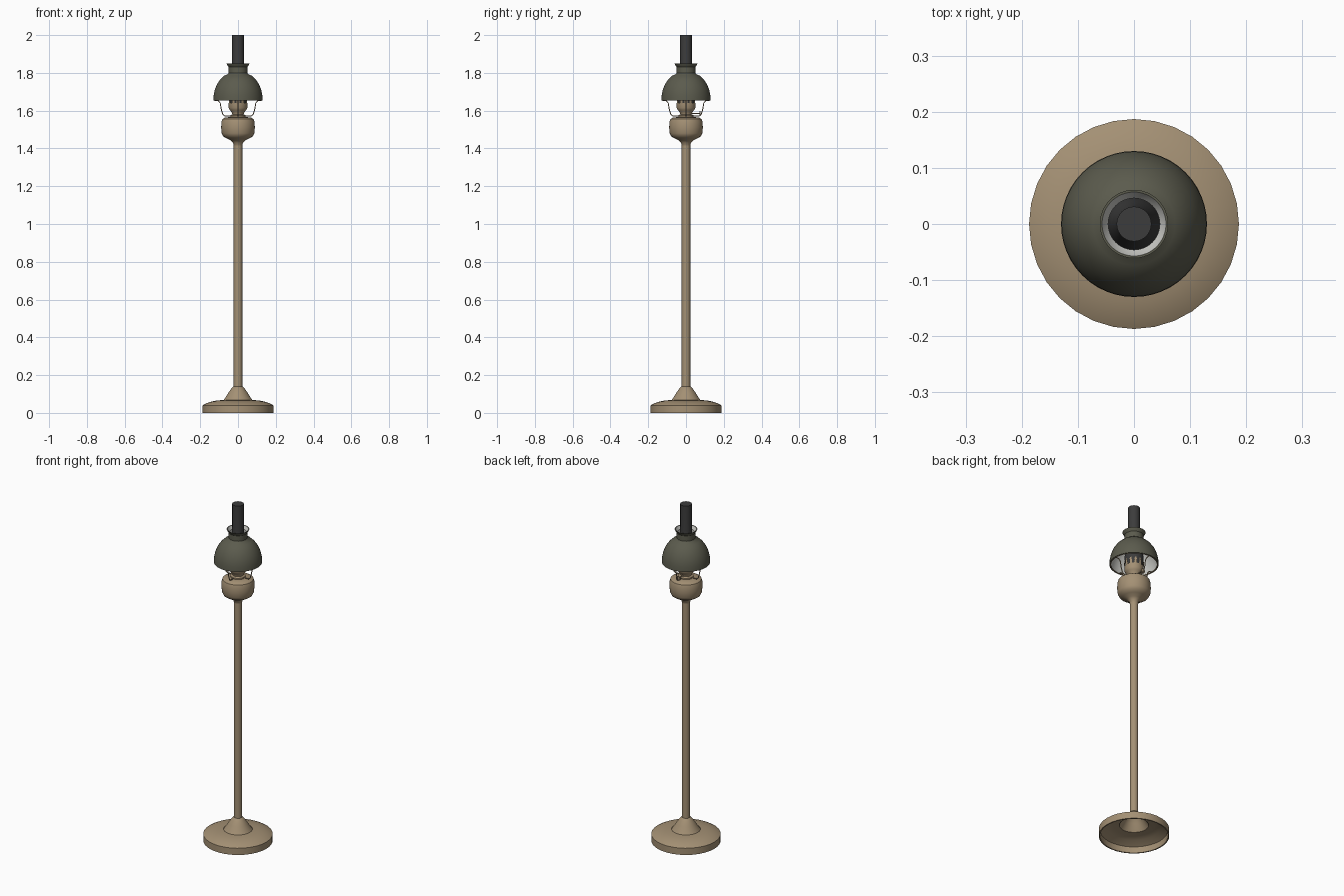
import bpy, math
from mathutils import Vector

if "Cube" in bpy.data.objects:
    bpy.data.objects.remove(bpy.data.objects["Cube"])


def mat(name, r, g, b):
    m = bpy.data.materials.new(name)
    m.diffuse_color = (r, g, b, 1)
    m.use_nodes = True
    m.node_tree.nodes["Principled BSDF"].inputs["Base Color"].default_value = m.diffuse_color
    return m


BRASS = mat("aged brass", 0.37, 0.28, 0.175)
GREEN = mat("olive enamel", 0.105, 0.105, 0.075)
SMOKE = mat("smoked glass", 0.045, 0.045, 0.045)
WHITE = mat("white lining", 0.58, 0.58, 0.55)


def add(name, verts, faces, material, angle=35):
    me = bpy.data.meshes.new(name)
    me.from_pydata(verts, [], faces)
    me.materials.append(material)
    ob = bpy.data.objects.new(name, me)
    bpy.context.collection.objects.link(ob)
    bpy.ops.object.select_all(action='DESELECT')
    ob.select_set(True)
    bpy.context.view_layer.objects.active = ob
    bpy.ops.object.shade_smooth_by_angle(angle=math.radians(angle))
    return ob


def lathe(name, profile, material, n=32, cap=False):
    """Spin (radius, z) points around z; profile listed bottom to top faces outward."""
    verts, faces = [], []
    for r, z in profile:
        for i in range(n):
            a = 2 * math.pi * i / n
            verts.append((r * math.cos(a), r * math.sin(a), z))
    for k in range(len(profile) - 1):
        for i in range(n):
            j = (i + 1) % n
            faces.append((k*n + i, k*n + j, (k+1)*n + j, (k+1)*n + i))
    if cap:
        faces.append(tuple((len(profile) - 1) * n + i for i in range(n)))
    return add(name, verts, faces, material)


def wire(name, points, radius, material, cyclic=False):
    cu = bpy.data.curves.new(name, 'CURVE')
    cu.dimensions = '3D'
    cu.bevel_depth = radius
    cu.bevel_resolution = 1
    cu.use_fill_caps = True
    sp = cu.splines.new('POLY')
    sp.points.add(len(points) - 1)
    for p, c in zip(sp.points, points):
        p.co = (*c, 1)
    sp.use_cyclic_u = cyclic
    cu.materials.append(material)
    ob = bpy.data.objects.new(name, cu)
    bpy.context.collection.objects.link(ob)
    return ob


# Hollow base, its cone and the pole
lathe("base", [(0.18, 0.036), (0.18, 0), (0.187, 0), (0.187, 0.04), (0.17, 0.05),
               (0.14, 0.06), (0.11, 0.066), (0.078, 0.068)], BRASS)
lathe("base_lining", [(0.078, 0.064), (0.11, 0.061), (0.14, 0.055), (0.18, 0.036)], BRASS)
lathe("base_cone", [(0.078, 0.066), (0.066, 0.082), (0.052, 0.105), (0.036, 0.128),
                    (0.024, 0.14), (0.02, 0.142)], BRASS)
lathe("pole", [(0.0225, 0.125), (0.0225, 1.43)], BRASS, 24)

# Oil reservoir
lathe("reservoir", [(0.022, 1.415), (0.026, 1.43), (0.038, 1.442), (0.06, 1.453),
                    (0.078, 1.464), (0.086, 1.48), (0.089, 1.51), (0.088, 1.54),
                    (0.083, 1.555), (0.07, 1.563), (0.04, 1.567), (0.03, 1.567)], BRASS, 40)

# Burner body and its pronged crown
lathe("burner", [(0.04, 1.565), (0.04, 1.575), (0.03, 1.58), (0.032, 1.59), (0.044, 1.603),
                 (0.05, 1.615), (0.05, 1.64), (0.046, 1.64)], BRASS, cap=True)
for i in range(12):
    pv = []
    for r, z, w in ((0.05, 1.635, 0.16), (0.053, 1.655, 0.14), (0.052, 1.675, 0.08)):
        for s in (-1, 1):
            a = 2 * math.pi * i / 12 + s * w
            pv.append((r * math.cos(a), r * math.sin(a), z))
    add("crown_prong", pv, [(0, 1, 3, 2), (2, 3, 5, 4)], BRASS)

# Wick knob at the back
wire("wick_stem", [(0, 0.03, 1.585), (0, 0.075, 1.585)], 0.003, BRASS)
wire("wick_knob", [(0, 0.071, 1.585), (0, 0.076, 1.585)], 0.014, BRASS)

# Wire shade holder: four arms and a ring
for i in range(4):
    c, s = math.cos(i * math.pi / 2), math.sin(i * math.pi / 2)
    path = [(0.03, 1.572), (0.07, 1.572), (0.08, 1.58), (0.088, 1.605),
            (0.094, 1.64), (0.104, 1.652), (0.124, 1.655)]
    wire("shade_arm", [(r * c, r * s, z) for r, z in path], 0.0028, BRASS)
wire("shade_ring", [(0.124 * math.cos(i * math.pi / 20), 0.124 * math.sin(i * math.pi / 20), 1.656)
                    for i in range(40)], 0.003, BRASS, True)

# Domed shade with collar, and pale lining inside
dome = [(0.13, 1.655), (0.129, 1.68), (0.123, 1.71), (0.111, 1.74), (0.094, 1.765),
        (0.073, 1.785), (0.055, 1.793), (0.05, 1.8), (0.05, 1.832), (0.056, 1.84), (0.061, 1.85)]
lathe("shade", [(0.126, 1.655)] + dome + [(0.057, 1.85)], GREEN, 48)
lathe("shade_lining", [(r - 0.004, z - (0.003 if 1.7 < z < 1.8 else 0)) for r, z in dome][::-1],
      WHITE, 48)

# Glass chimney
lathe("chimney", [(0.044, 1.64), (0.046, 1.66), (0.05, 1.69), (0.048, 1.73), (0.041, 1.77),
                  (0.034, 1.81), (0.031, 1.85), (0.031, 2.0)], SMOKE, cap=True)
